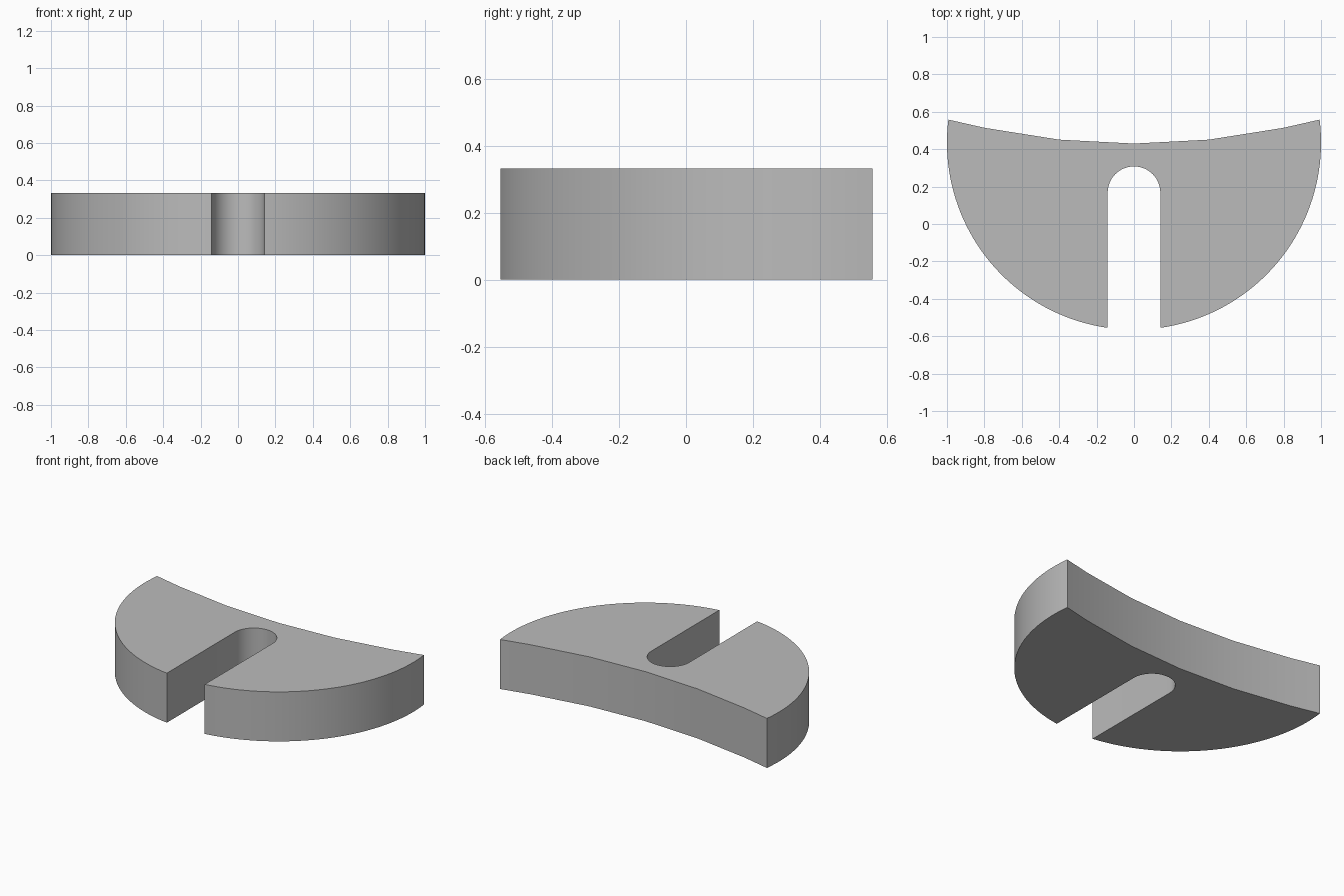
import bpy, bmesh
from math import sin, cos, asin, pi, radians, sqrt

cube = bpy.data.objects.get("Cube")
if cube:
    bpy.data.objects.remove(cube, do_unlink=True)

HEIGHT = 0.333
DISC_Y = 0.435                   # centre of the unit outer circle
SLOT_R, SLOT_Y = 0.141, 0.167    # slot half width, centre of its round end
BACK_R, BACK_Y = 3.83, 0.43      # shallow hollow along the back
CORNER_X, CORNER_Y = 0.992, 0.558


def arc(cx, cy, r, start, end, steps):
    """Points along an arc, both ends included."""
    angles = [start + (end - start) * i / steps for i in range(steps + 1)]
    return [(cx + r * cos(a), cy + r * sin(a)) for a in angles]


# Outline: right outer arc, back hollow, left outer arc, slot
low = -pi / 2 + asin(SLOT_R)
high = asin(CORNER_Y - DISC_Y)
right_side = arc(0, DISC_Y, 1, low, high, 40)
back = [(BACK_R * sin(radians(a)), BACK_Y + BACK_R * (1 - cos(radians(a))))
        for a in (12, 6, 0, -6, -12)]
left_side = [(-x, y) for x, y in reversed(right_side)]
slot_end = arc(0, SLOT_Y, SLOT_R, pi, 0, 24)
outline = right_side + back + left_side + slot_end

# Extrude the outline into a solid plate
bm = bmesh.new()
base = bm.faces.new([bm.verts.new((x, y, 0)) for x, y in outline])
result = bmesh.ops.extrude_face_region(bm, geom=[base], use_keep_orig=True)
top = [v for v in result["geom"] if isinstance(v, bmesh.types.BMVert)]
bmesh.ops.translate(bm, verts=top, vec=(0, 0, HEIGHT))
bmesh.ops.recalc_face_normals(bm, faces=bm.faces)

mesh = bpy.data.meshes.new("slotted_plate")
bm.to_mesh(mesh)
bm.free()
plate = bpy.data.objects.new("slotted_plate", mesh)
bpy.context.collection.objects.link(plate)

# Plain grey finish
grey = bpy.data.materials.new("plain_grey")
grey.use_nodes = True
colour = (0.5, 0.5, 0.5, 1)
grey.diffuse_color = colour
grey.node_tree.nodes["Principled BSDF"].inputs["Base Color"].default_value = colour
mesh.materials.append(grey)

# Smooth curved walls, sharp rims
bpy.ops.object.select_all(action="DESELECT")
plate.select_set(True)
bpy.context.view_layer.objects.active = plate
bpy.ops.object.shade_smooth_by_angle(angle=radians(30))
